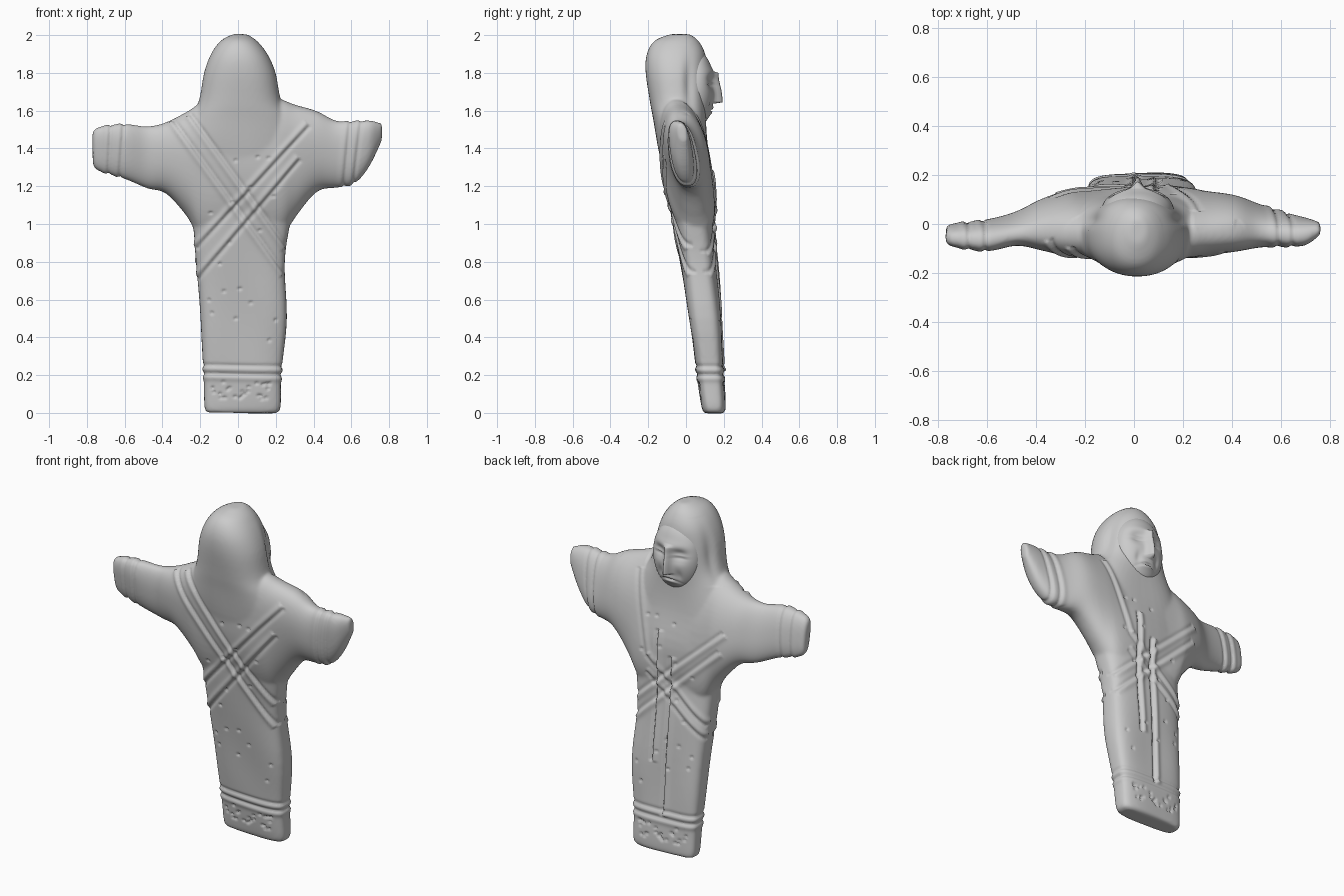
import bpy, bmesh, math, random
from mathutils import Vector, kdtree

if "Cube" in bpy.data.objects:
    bpy.data.objects.remove(bpy.data.objects["Cube"])

random.seed(4)


def smooth_rows(rows, n=4):
    """Catmull-Rom interpolation between cross-section rows."""
    out = []
    for i in range(len(rows) - 1):
        p = [rows[max(0, min(len(rows) - 1, i + k))] for k in (-1, 0, 1, 2)]
        for s in range(n):
            t = s / n
            out.append([0.5 * (2 * b + (c - a) * t + (2 * a - 5 * b + 4 * c - d) * t * t
                               + (3 * b - a - 3 * c + d) * t ** 3) for a, b, c, d in zip(*p)])
    return out + [list(rows[-1])]


def loft(bm, rows, place, n=48):
    """Skin superellipse rings: row = station, a min/max, b min/max, exponent."""
    rings = []
    for t, a0, a1, b0, b1, e in smooth_rows(rows):
        ring = []
        for i in range(n):
            w = 2 * math.pi * i / n
            c, s = math.cos(w), math.sin(w)
            u = math.copysign(abs(c) ** (2 / e), c)
            v = math.copysign(abs(s) ** (2 / e), s)
            ring.append(bm.verts.new(place(t, (a0 + a1) / 2 + u * (a1 - a0) / 2,
                                           (b0 + b1) / 2 + v * (b1 - b0) / 2)))
        rings.append(ring)
    for r, q in zip(rings, rings[1:]):
        for i in range(n):
            bm.faces.new((r[i], r[(i + 1) % n], q[(i + 1) % n], q[i]))
    bm.faces.new(rings[0][::-1])
    bm.faces.new(rings[-1])


def gauss(d, w):
    return math.exp(-(d / w) ** 2)


def seg_dist(p, a, b):
    """Signed distance of 2D point p from segment a-b, None beyond its ends."""
    a, b = Vector(a), Vector(b)
    d = b - a
    t = (p - a).dot(d) / d.length_squared
    if t < 0 or t > 1:
        return None
    return (p - a).cross(d) / d.length


# Robe and hood, lofted upward
bm = bmesh.new()
robe = [
    (0.00, -0.16, 0.20, 0.10, 0.195, 4),
    (0.03, -0.18, 0.225, 0.085, 0.207, 4),
    (0.20, -0.185, 0.23, 0.06, 0.20, 4),
    (0.50, -0.195, 0.255, 0.015, 0.187, 3.6),
    (0.80, -0.225, 0.25, -0.03, 0.16, 3.4),
    (1.00, -0.24, 0.275, -0.065, 0.145, 3),
    (1.20, -0.29, 0.32, -0.10, 0.15, 2.8),
    (1.40, -0.30, 0.33, -0.145, 0.12, 2.5),
    (1.55, -0.25, 0.28, -0.175, 0.11, 2.3),
    (1.65, -0.205, 0.225, -0.195, 0.11, 2.3),
    (1.80, -0.18, 0.20, -0.215, 0.11, 2.2),
    (1.90, -0.14, 0.16, -0.207, 0.10, 2.2),
    (1.97, -0.085, 0.105, -0.165, 0.065, 2.1),
    (2.005, -0.02, 0.05, -0.08, 0.02, 2),
]
loft(bm, robe, lambda t, a, b: (a, b, t))

# Outstretched sleeves, lofted from hand to hand
sleeves = [
    (-0.77, 1.32, 1.48, -0.065, -0.015, 2.6),
    (-0.74, 1.28, 1.51, -0.085, 0.00, 2.6),
    (-0.60, 1.235, 1.53, -0.105, 0.015, 2.4),
    (-0.48, 1.19, 1.52, -0.085, 0.04, 2.3),
    (-0.38, 1.165, 1.54, -0.105, 0.09, 2.3),
    (-0.27, 1.04, 1.59, -0.135, 0.12, 2.2),
    (-0.18, 0.90, 1.64, -0.14, 0.12, 2.2),
    (0.00, 0.90, 1.65, -0.14, 0.12, 2.2),
    (0.20, 0.90, 1.66, -0.14, 0.12, 2.2),
    (0.30, 1.03, 1.63, -0.125, 0.12, 2.2),
    (0.42, 1.17, 1.60, -0.105, 0.11, 2.3),
    (0.52, 1.195, 1.55, -0.09, 0.07, 2.3),
    (0.62, 1.22, 1.545, -0.085, 0.04, 2.4),
    (0.70, 1.31, 1.545, -0.075, 0.03, 2.4),
    (0.76, 1.44, 1.53, -0.025, 0.02, 2.2),
]
loft(bm, sleeves, lambda t, a, b: (t, b - 0.15 * (a - 1.38), a))
bmesh.ops.recalc_face_normals(bm, faces=bm.faces)
mesh = bpy.data.meshes.new("robe_blank")
bm.to_mesh(mesh)
bm.free()

# Fuse into one soft clay-like surface
body = bpy.data.objects.new("robed_body", mesh)
bpy.context.collection.objects.link(body)
mod = body.modifiers.new("fuse", 'REMESH')
mod.mode = 'VOXEL'
mod.voxel_size = 0.0085
mod = body.modifiers.new("soften", 'SMOOTH')
mod.iterations = 12
dg = bpy.context.evaluated_depsgraph_get()
fused = bpy.data.meshes.new_from_object(body.evaluated_get(dg))
body.modifiers.clear()
body.data = fused

# Incised lines: crossed straps front and back, robe opening, cuffs, hems
front = [((0.38, 1.52), (-0.22, 0.87)), ((0.33, 1.34), (-0.22, 0.70)),
         ((-0.34, 1.55), (0.25, 0.74)), ((-0.25, 1.58), (0.26, 0.88))]
back = [((0.27, 1.57), (0.16, 1.12)), ((0.16, 1.12), (-0.22, 0.78)),
        ((0.16, 1.02), (-0.22, 0.70)), ((-0.32, 1.36), (0.25, 0.85)),
        ((-0.30, 1.25), (0.25, 0.74))]
opening = [((0.09, 1.28), (0.10, 0.52)), ((0.0, 1.15), (0.02, 0.22))]
cuffs = [((-0.67, 1.6), (-0.69, 1.2)), ((-0.60, 1.6), (-0.63, 1.2)),
         ((0.66, 1.6), (0.61, 1.2)), ((0.60, 1.6), (0.56, 1.2))]
hems = [((-0.3, 0.21), (0.3, 0.20)), ((-0.3, 0.255), (0.3, 0.245))]


def carve(p, lines, depth, width, lip):
    h = 0
    for a, b in lines:
        d = seg_dist(p, a, b)
        if d is not None and abs(d) < 0.1:
            h += lip * gauss(d - 0.02, 0.016) - depth * gauss(d, width)
    return h


normals = [v.normal.copy() for v in fused.vertices]
for v, nrm in zip(fused.vertices, normals):
    p = Vector((v.co.x, v.co.z))
    h = carve(p, cuffs, 0.006, 0.009, 0.004) + carve(p, hems, 0.006, 0.01, 0.005)
    if nrm.y < -0.1:
        h += carve(p, front, 0.008, 0.011, 0.007)
    elif nrm.y > 0.1:
        h += carve(p, back, 0.006, 0.011, 0.006) + carve(p, opening, 0.014, 0.008, 0.008)
    # gentle hand-modelled unevenness, and the fold between hood and shoulder
    h += 0.004 * math.sin(13 * v.co.x + 3 * v.co.z) * math.sin(9 * v.co.z + 5 * v.co.y)
    if 1.58 < v.co.z < 1.95 and abs(nrm.x) > 0.3:
        h -= 0.016 * gauss(v.co.y - 0.02, 0.03) * gauss(v.co.z - 1.74, 0.12)
    v.co += nrm * h

# Small pricked holes
kd = kdtree.KDTree(len(fused.vertices))
for v in fused.vertices:
    kd.insert(v.co, v.index)
kd.balance()
spots = [(random.uniform(-0.15, 0.19), random.uniform(0.07, 0.17)) for _ in range(26)]
spots += [(random.uniform(-0.16, 0.2), random.uniform(0.27, 1.4)) for _ in range(18)]
for x, z in spots:
    for y in (-1, 1):
        hit, loc, n, _ = body.ray_cast(Vector((x, y, z)), Vector((0, -y, 0)))
        if hit:
            for co, i, d in kd.find_range(loc, 0.014):
                fused.vertices[i].co -= normals[i] * 0.012 * gauss(d, 0.007)

# Face set into the hood, on the +y side
bm = bmesh.new()
bmesh.ops.create_uvsphere(bm, u_segments=112, v_segments=80, radius=1)
for v in bm.verts:
    x, y, z = v.co.x * 0.15, v.co.y, v.co.z * 0.205
    y = math.copysign(abs(y) ** 0.8, y) * 0.115
    if v.co.y > 0:
        ax = abs(x)
        y -= 0.022 * gauss(ax - 0.065, 0.04) * gauss(z - 0.035, 0.035)      # sockets
        y += 0.012 * gauss(ax - 0.065, 0.035) * gauss(z - 0.03, 0.016)      # eyelids
        y -= 0.012 * gauss(ax - 0.065, 0.035) * gauss(z - 0.022, 0.006)     # eye slits
        y += 0.008 * gauss(z - 0.085, 0.025) * gauss(x, 0.1)                # brow
        if -0.075 < z < 0.09:
            y += (0.02 + 0.03 * (0.09 - z) / 0.165) * gauss(x, 0.019)       # nose
        y += 0.012 * gauss(x, 0.05) * gauss(z + 0.115, 0.022)               # lips
        y -= 0.02 * gauss(x, 0.045) * gauss(z + 0.113 + 4 * x * x, 0.006)   # mouth
        y -= 0.008 * gauss(ax - 0.06, 0.018) * gauss(z + 0.085, 0.035)      # cheek folds
    v.co = (x + 0.015, y + 0.035, z + 1.715)
mesh = bpy.data.meshes.new("face")
bm.to_mesh(mesh)
bm.free()
face = bpy.data.objects.new("face", mesh)
bpy.context.collection.objects.link(face)

for ob in (body, face):
    ob.data.polygons.foreach_set("use_smooth", [True] * len(ob.data.polygons))
    ob.data.update()
